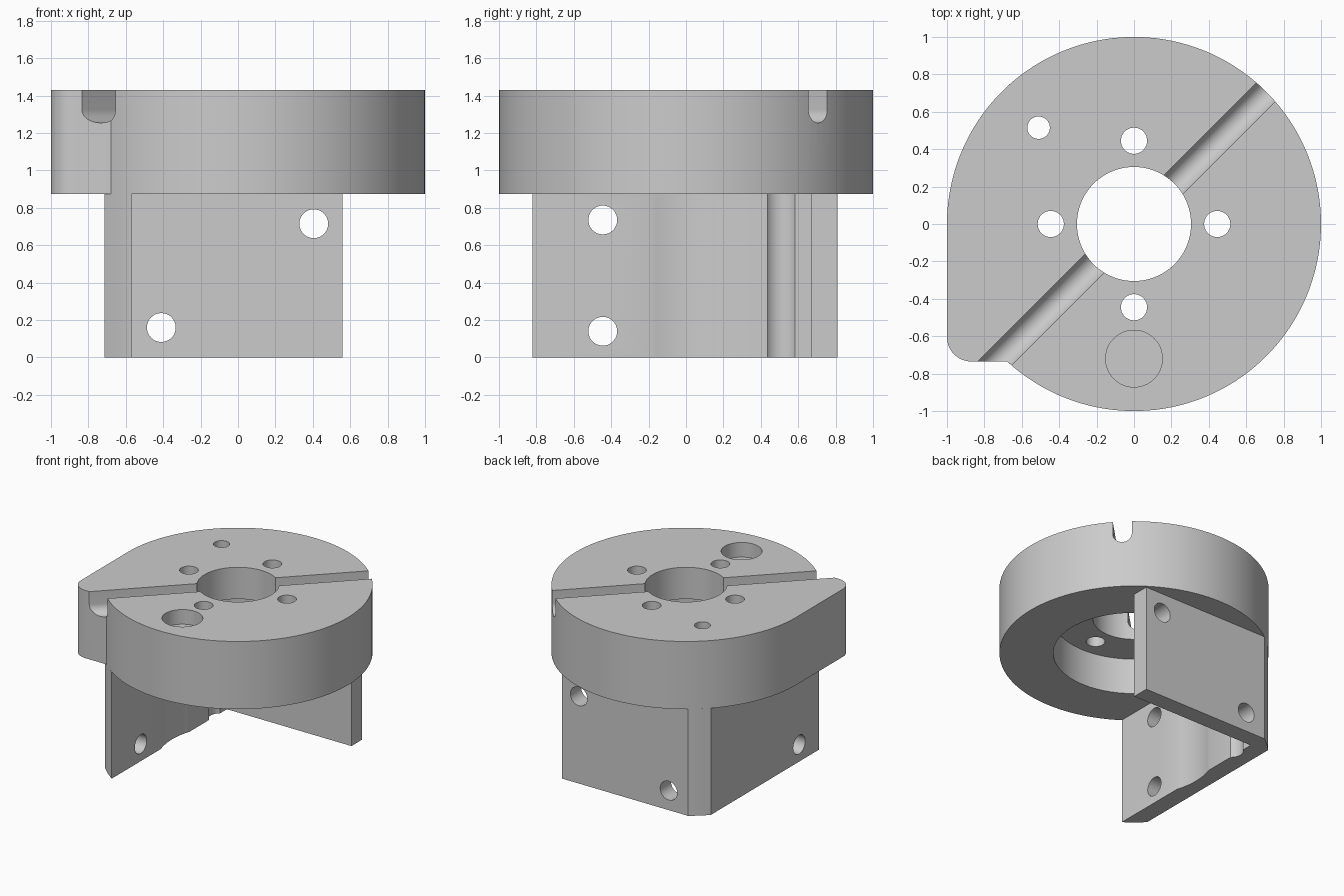
import bpy, bmesh
from math import sin, cos, radians, pi
from mathutils import Matrix, Vector

cube = bpy.data.objects.get("Cube")
if cube:
    bpy.data.objects.remove(cube, do_unlink=True)

grey = bpy.data.materials.new("machined grey")
grey.use_nodes = True
COLOUR = (0.6, 0.6, 0.6, 1)
grey.diffuse_color = COLOUR
grey.node_tree.nodes["Principled BSDF"].inputs["Base Color"].default_value = COLOUR

BASE, TOP, FLOOR = 0.875, 1.43, 1.17   # flange underside, top, recess ceiling
BACK = Matrix.Rotation(pi / 2, 4, 'X')  # turns z into -y
SIDE = Matrix.Rotation(pi / 2, 4, 'Y')  # turns z into x


def arc(cx, cy, r, a0, a1, n):
    return [(cx + r * cos(radians(a0 + (a1 - a0) * i / n)),
             cy + r * sin(radians(a0 + (a1 - a0) * i / n))) for i in range(n + 1)]


def prism(name, outline, z0, z1, matrix=None):
    """Extrude a closed outline from z0 to z1."""
    bm = bmesh.new()
    face = bm.faces.new([bm.verts.new((x, y, z0)) for x, y in outline])
    up = bmesh.ops.extrude_face_region(bm, geom=[face])["geom"]
    bmesh.ops.translate(bm, vec=(0, 0, z1 - z0),
                        verts=[v for v in up if isinstance(v, bmesh.types.BMVert)])
    if matrix:
        bm.transform(matrix)
    bmesh.ops.recalc_face_normals(bm, faces=bm.faces)
    mesh = bpy.data.meshes.new(name)
    bm.to_mesh(mesh)
    bm.free()
    mesh.materials.append(grey)
    obj = bpy.data.objects.new(name, mesh)
    bpy.context.collection.objects.link(obj)
    return obj


def drill(x, y, r, z0, z1, matrix=None, n=48):
    return prism("cutter", arc(x, y, r, 0, 360, n)[:-1], z0, z1, matrix)


def finish(obj, cutters):
    """Cut the part, remove the cutters and shade it."""
    for c in cutters:
        c.hide_render = True
        mod = obj.modifiers.new("cut", 'BOOLEAN')
        mod.operation, mod.solver, mod.object = 'DIFFERENCE', 'EXACT', c
    bpy.ops.object.select_all(action='DESELECT')
    bpy.context.view_layer.objects.active = obj
    obj.select_set(True)
    for mod in list(obj.modifiers):
        bpy.ops.object.modifier_apply(modifier=mod.name)
    for c in cutters:
        bpy.data.objects.remove(c, do_unlink=True)
    bpy.ops.object.shade_smooth_by_angle(angle=radians(30))


# Round flange with a squared-off, rounded ear at one corner
flange = prism("flange",
               arc(0, 0, 1, -132.7, 180, 120) + arc(-0.87, -0.605, 0.13, 180, 270, 12),
               BASE, TOP)
cuts = [drill(0, 0, 0.305, 0, 2, n=96),          # centre bore
        drill(0, 0, 0.6, 0, FLOOR, n=96),        # underside recess
        drill(0, -0.72, 0.152, TOP - 0.12, 2),   # shallow pocket
        drill(-0.51, 0.515, 0.06, 0, 2)]         # screw hole
for a in range(4):                               # bolt circle
    cuts.append(drill(0.445 * cos(a * pi / 2), 0.445 * sin(a * pi / 2), 0.07, 0, 2))

# Round-bottomed slot across the diagonal
along, across = Vector((1, 1, 0)).normalized(), Vector((-1, 1, 0)).normalized()
frame = Matrix((across, (0, 0, 1), along)).transposed().to_4x4()
cuts.append(prism("cutter", arc(0, 1.325, 0.0707, 180, 360, 24) + [(0.0707, 2), (-0.0707, 2)],
                  -1.5, 1.5, frame))
finish(flange, cuts)

# L-shaped bracket below, trimmed to the flange radius
bracket = prism("corner_bracket",
                [(0.56, 0.67), (0.56, 0.81)] + arc(0, 0, 1, 125.9, 135.65, 6)
                + arc(0, 0, 1, 224.35, 235.2, 6) + [(-0.57, 0.67)], 0, BASE)
cuts = [drill(0, 0, 0.6, -0.1, 1, n=96),         # recess continued down
        drill(-0.51, 0.51, 0.095, -0.1, 1)]      # screw head clearance
for x, z in ((0.405, 0.715), (-0.41, 0.16)):     # back wall holes
    cuts.append(drill(x, z, 0.077, -1, -0.6, BACK))
for z in (0.735, 0.14):                          # side wall holes
    cuts.append(drill(-z, -0.445, 0.077, -1, -0.4, SIDE))
finish(bracket, cuts)
